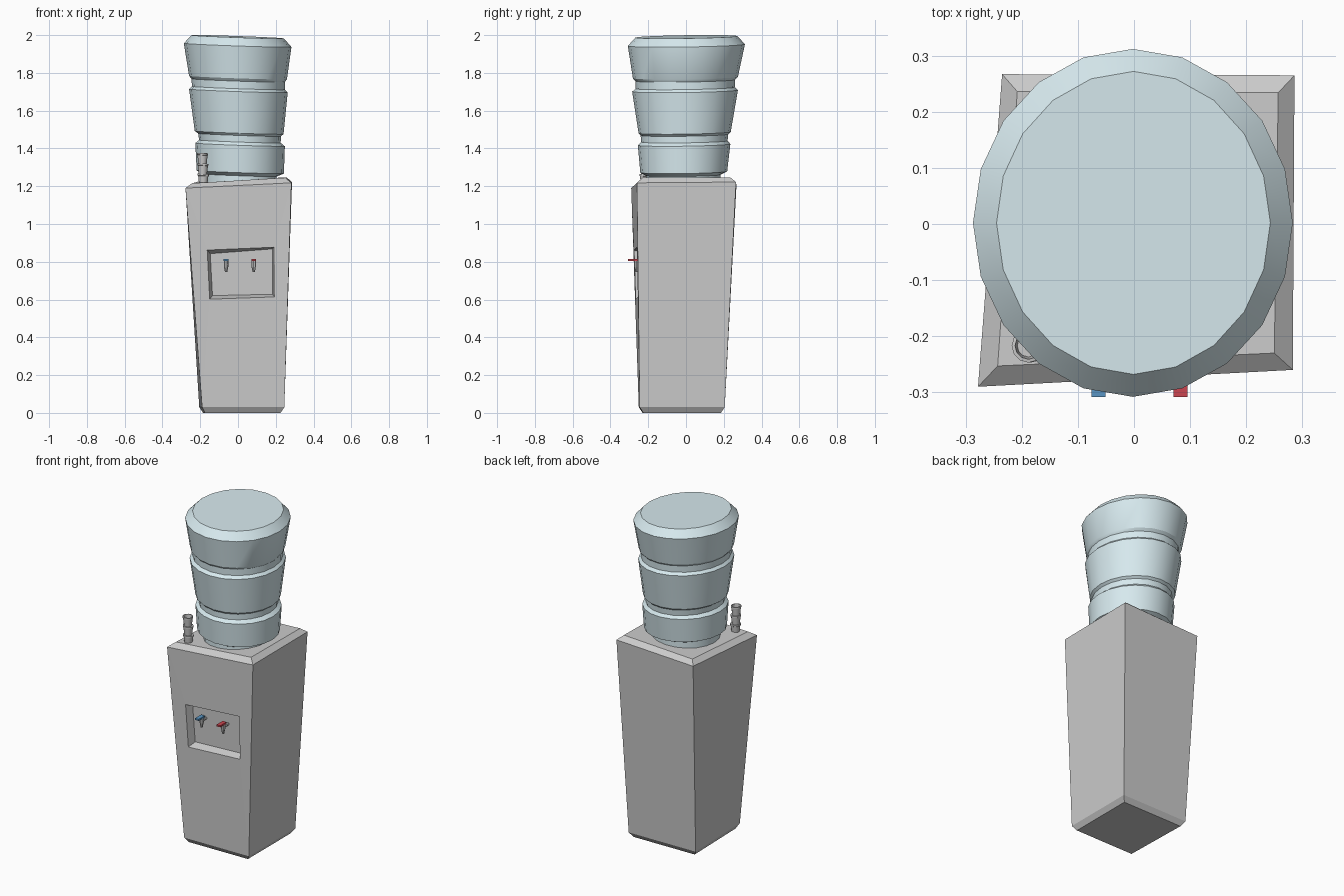
import bpy, bmesh, math
from mathutils import Vector

if "Cube" in bpy.data.objects:
    bpy.data.objects.remove(bpy.data.objects["Cube"])


def finish(name, bm, color=None, smooth=False):
    bmesh.ops.recalc_face_normals(bm, faces=bm.faces[:])
    me = bpy.data.meshes.new(name)
    bm.to_mesh(me)
    bm.free()
    ob = bpy.data.objects.new(name, me)
    bpy.context.collection.objects.link(ob)
    if color:
        mat = bpy.data.materials.new(name + "_colour")
        mat.diffuse_color = (*color, 1)
        mat.use_nodes = True
        mat.node_tree.nodes["Principled BSDF"].inputs["Base Color"].default_value = mat.diffuse_color
        me.materials.append(mat)
    if smooth:
        bpy.ops.object.select_all(action='DESELECT')
        ob.select_set(True)
        bpy.context.view_layer.objects.active = ob
        bpy.ops.object.shade_smooth_by_angle(angle=math.radians(30))
    return ob


def bridge(bm, a, b, skip=()):
    n = len(a)
    for i in range(n):
        if i not in skip:
            j = (i + 1) % n
            bm.faces.new((a[i], a[j], b[j], b[i]))


def lathe(name, rings, sides, tilt=(0, 0), color=None, cap_end=True):
    """Stack of elliptical rings: (z, cx, cy, rx, ry), slightly tilted."""
    bm = bmesh.new()
    loops = []
    for z, cx, cy, rx, ry in rings:
        loop = []
        for i in range(sides):
            a = 2 * math.pi * i / sides
            dx, dy = rx * math.cos(a), ry * math.sin(a)
            loop.append(bm.verts.new((cx + dx, cy + dy, z + tilt[0] * dx + tilt[1] * dy)))
        loops.append(loop)
    for a, b in zip(loops, loops[1:]):
        bridge(bm, a, b)
    bm.faces.new(loops[0])
    if cap_end:
        bm.faces.new(loops[-1])
    return finish(name, bm, color, True)


def tube(bm, p, q, r1, r2, sides=8):
    p, q = Vector(p), Vector(q)
    d = q - p
    m = d.to_track_quat('Z', 'Y').to_matrix().to_4x4()
    m.translation = (p + q) / 2
    bmesh.ops.create_cone(bm, cap_ends=True, segments=sides, radius1=r1,
                          radius2=r2, depth=d.length, matrix=m)


# Crooked cabinet: four corner rings, front left first, anticlockwise
def front_y(x, z):
    u, t = (x + 0.24) / 0.5, (z - 0.03) / 1.17
    low, high = -0.25 + 0.005 * u, -0.29 + 0.03 * u
    return low + (high - low) * t


bm = bmesh.new()
corner_rings = [
    [(-.175, -.23, 0), (.225, -.225, 0), (.225, .185, 0), (-.185, .18, 0)],
    [(-.19, -.25, .03), (.245, -.245, .03), (.245, .205, .03), (-.205, .2, .03)],
    [(-.278, -.29, 1.19), (.283, -.26, 1.218), (.286, .265, 1.222), (-.235, .267, 1.2)],
    [(-.243, -.253, 1.216), (.25, -.23, 1.245), (.257, .234, 1.247), (-.208, .236, 1.225)]]
rings = [[bm.verts.new(p) for p in r] for r in corner_rings]
bridge(bm, rings[0], rings[1])
bridge(bm, rings[1], rings[2], skip=(0,))
bridge(bm, rings[2], rings[3])
bm.faces.new(rings[0])
bm.faces.new(rings[3])
# Dispensing recess in the front face
outer_xz = [(-.15, .602), (.192, .614), (.19, .877), (-.163, .862)]
inner_xz = [(-.135, .621), (.183, .628), (.182, .868), (-.147, .843)]
frame = [rings[1][0], rings[1][1], rings[2][1], rings[2][0]]
outer = [bm.verts.new((x, front_y(x, z), z)) for x, z in outer_xz]
inner = [bm.verts.new((x, front_y(x, z) + .045, z)) for x, z in inner_xz]
bridge(bm, frame, outer)
bridge(bm, outer, inner)
bm.faces.new(inner)
finish("cabinet", bm)

# Ribbed water bottle
lathe("water_bottle", [
    (1.19, .012, -.014, .193, .197),
    (1.258, .012, -.014, .193, .197),
    (1.275, .012, -.012, .231, .23),
    (1.42, .011, -.01, .237, .245),
    (1.437, .01, -.009, .216, .229),
    (1.472, .008, -.008, .219, .232),
    (1.484, .006, -.007, .235, .244),
    (1.705, .002, -.005, .261, .28),
    (1.72, .002, -.004, .246, .262),
    (1.76, .001, -.004, .247, .264),
    (1.775, 0, -.003, .259, .278),
    (1.947, -.002, .002, .285, .31),
    (1.991, -.001, .002, .244, .27)],
    20, tilt=(-.035, .015), color=(.68, .82, .86))

# Stack of cups, hollow at the top
cup = []
for k in range(3):
    z, x = 1.21 + .055 * k, -.184 - .002 * k
    for dz, r in ((0, .022), (.044, .027), (.046, .030), (.055, .030)):
        cup.append((z + dz, x, -.217, r, r))
z_top = 1.376
cup += [(z_top, -.188, -.217, .024, .024), (z_top - .05, -.188, -.217, .02, .02)]
lathe("cup_stack", cup, 12, tilt=(-.05, 0))

# Taps with coloured levers
for name, x, color in (("cold", -.063, (.1, .3, .55)), ("hot", .083, (.6, .06, .08))):
    bm = bmesh.new()
    y = -.262
    tube(bm, (x, front_y(x, .79) + .05, .787), (x, y - .008, .787), .009, .009)
    tube(bm, (x, y, .803), (x, y, .772), .012, .012)
    tube(bm, (x, y, .772), (x, y, .745), .011, .006)
    finish(name + "_tap", bm)
    bm = bmesh.new()
    bmesh.ops.create_cube(bm, size=1)
    bmesh.ops.scale(bm, vec=(.025, .06, .01), verts=bm.verts)
    bmesh.ops.translate(bm, vec=(x, -.278, .809), verts=bm.verts)
    finish(name + "_lever", bm, color)
